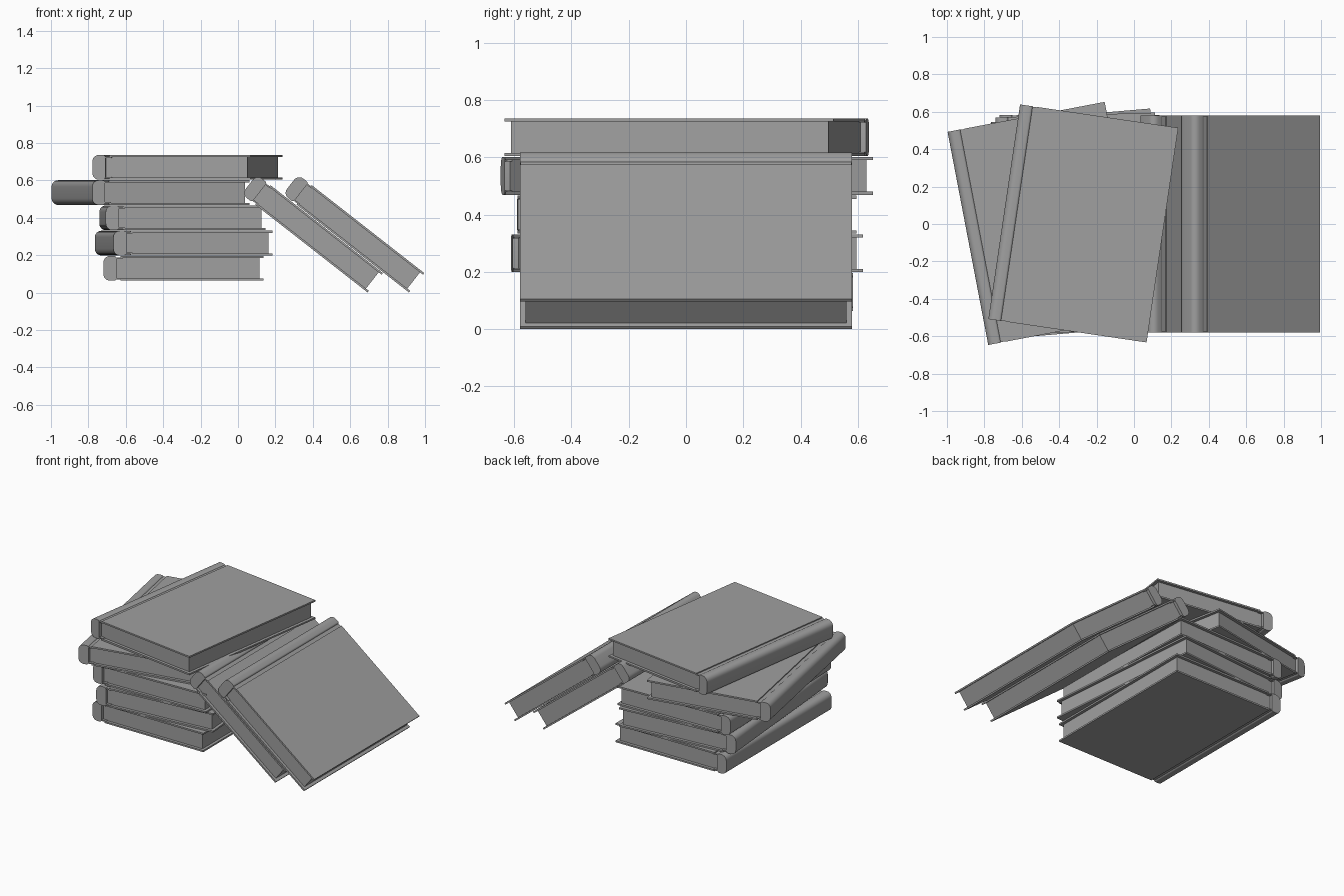
import bpy
import bmesh
from math import radians, sin, cos, pi
from mathutils import Matrix

cube = bpy.data.objects.get("Cube")
if cube:
    bpy.data.objects.remove(cube, do_unlink=True)

# Single plain grey
GREY = (0.35, 0.35, 0.35, 1.0)
grey = bpy.data.materials.new("plain grey")
grey.use_nodes = True
grey.diffuse_color = GREY
grey.node_tree.nodes["Principled BSDF"].inputs["Base Color"].default_value = GREY

# Book size: width (spine to fore edge), height, thickness
W, H, T = 0.855, 1.16, 0.132
BOARD = 0.011       # cover board thickness
INSET = 0.02        # pages sit back from the board edges
SPINE = 0.07        # width of the spine
HINGE = 0.092       # where the boards begin


def add_prism(bm, profile, height):
    """Extrude a closed x-z profile along y, centred on y = 0."""
    front = [bm.verts.new((x, -height / 2, z)) for x, z in profile]
    back = [bm.verts.new((x, height / 2, z)) for x, z in profile]
    bm.faces.new(front)
    bm.faces.new(back[::-1])
    n = len(profile)
    for i in range(n):
        j = (i + 1) % n
        bm.faces.new((front[i], back[i], back[j], front[j]))


def rect(x0, x1, z0, z1):
    return [(x0, z0), (x1, z0), (x1, z1), (x0, z1)]


def rounded_spine(r_out, r_in, steps=6):
    """Spine section: large rounding outside, small rounding at the hinge."""
    x0, x1, h = -W / 2, -W / 2 + SPINE, T / 2
    corners = [(x0 + r_out, -h + r_out, r_out, pi),
               (x1 - r_in, -h + r_in, r_in, 1.5 * pi),
               (x1 - r_in, h - r_in, r_in, 0),
               (x0 + r_out, h - r_out, r_out, 0.5 * pi)]
    points = []
    for cx, cz, r, start in corners:
        for i in range(steps + 1):
            a = start + i / steps * pi / 2
            points.append((cx + r * cos(a), cz + r * sin(a)))
    return points


def make_part(name, profiles, height, matrix, smooth=False):
    bm = bmesh.new()
    for profile in profiles:
        add_prism(bm, profile, height)
    bmesh.ops.recalc_face_normals(bm, faces=bm.faces)
    mesh = bpy.data.meshes.new(name)
    bm.to_mesh(mesh)
    bm.free()
    mesh.materials.append(grey)
    obj = bpy.data.objects.new(name, mesh)
    bpy.context.collection.objects.link(obj)
    obj.matrix_world = matrix
    if smooth:
        bpy.ops.object.select_all(action="DESELECT")
        obj.select_set(True)
        bpy.context.view_layer.objects.active = obj
        bpy.ops.object.shade_smooth_by_angle(angle=radians(35))
    return obj


def make_book(name, x, y, z, turn=0, lean=0):
    matrix = (Matrix.Translation((x, y, z))
              @ Matrix.Rotation(radians(turn), 4, "Z")
              @ Matrix.Rotation(radians(lean), 4, "Y"))
    left, right, h = -W / 2, W / 2, T / 2
    # Two boards
    boards = [rect(left + HINGE, right, h - BOARD, h),
              rect(left + HINGE, right, -h, -h + BOARD)]
    make_part(name + "_boards", boards, H, matrix)
    # Sunken strips joining the boards to the spine
    strips = [rect(left + SPINE - 0.015, left + HINGE + 0.01, s - 0.004, s + 0.004)
              for s in (h - BOARD, -h + BOARD)]
    make_part(name + "_hinges", strips, H - 0.004, matrix)
    # Rounded spine
    make_part(name + "_spine", [rounded_spine(0.035, 0.014)], H, matrix, True)
    # Page block
    pages = rect(left + SPINE - 0.01, right - INSET, -h + BOARD, h - BOARD)
    make_part(name + "_pages", [pages], H - 2 * INSET, matrix)


# Stack of flat books, bottom to top: centre x, turn in degrees
STACK = [(-0.292, 0), (-0.29, 4.9), (-0.297, 1.7), (-0.468, 10.8), (-0.271, -8.4)]
for i, (x, turn) in enumerate(STACK):
    make_book(f"stacked_book_{i + 1}", x, 0.003, 0.13 + i * 0.135, turn=turn)

# Two books leaning against the stack
for name, x in (("inner_leaning_book", 0.397), ("outer_leaning_book", 0.618)):
    make_book(name, x, 0, 0.316, lean=38)
